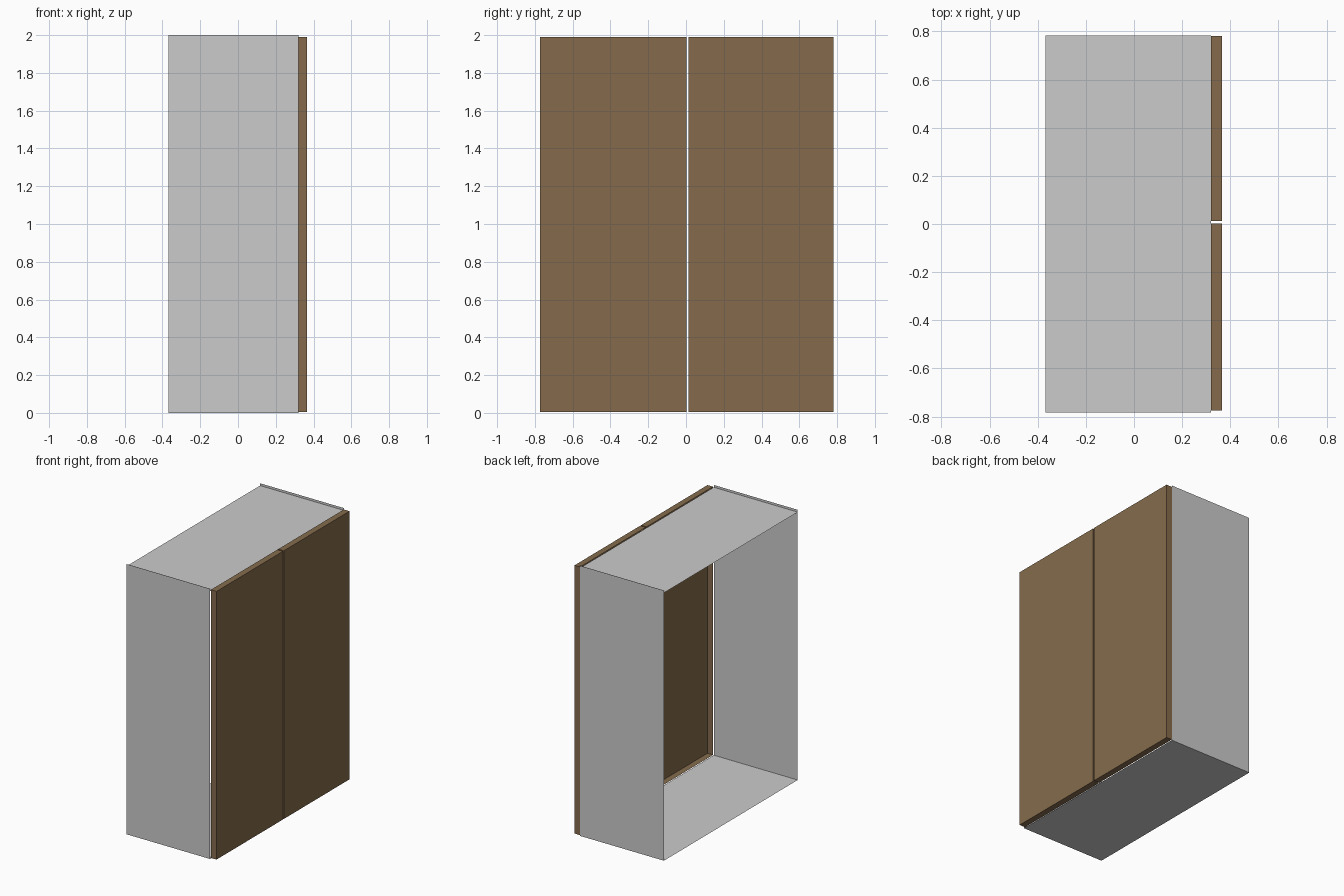
import bpy, bmesh

if "Cube" in bpy.data.objects:
    bpy.data.objects.remove(bpy.data.objects["Cube"])


def material(name, rgb):
    m = bpy.data.materials.new(name)
    m.diffuse_color = (*rgb, 1.0)
    m.use_nodes = True
    m.node_tree.nodes["Principled BSDF"].inputs["Base Color"].default_value = m.diffuse_color
    return m


GREY = material("light grey", (0.60, 0.60, 0.60))
BROWN = material("wood brown", (0.235, 0.148, 0.073))


def open_box(name, lo, hi, mat, open_dirs, top_drop=0.0):
    """Thin-skinned box without the x-facing sides in open_dirs; the lid may sit lower."""
    (x0, y0, z0), (x1, y1, z1) = lo, hi
    zt = z1 - top_drop
    sides = {
        "-x": [(x0, y0, z0), (x0, y0, z1), (x0, y1, z1), (x0, y1, z0)],
        "+x": [(x1, y0, z0), (x1, y1, z0), (x1, y1, z1), (x1, y0, z1)],
        "-y": [(x0, y0, z0), (x1, y0, z0), (x1, y0, z1), (x0, y0, z1)],
        "+y": [(x0, y1, z0), (x0, y1, z1), (x1, y1, z1), (x1, y1, z0)],
        "-z": [(x0, y0, z0), (x0, y1, z0), (x1, y1, z0), (x1, y0, z0)],
        "+z": [(x0, y0, zt), (x1, y0, zt), (x1, y1, zt), (x0, y1, zt)],
    }
    bm = bmesh.new()
    for key, quad in sides.items():
        if key not in open_dirs:
            bm.faces.new([bm.verts.new(p) for p in quad])
    bmesh.ops.remove_doubles(bm, verts=bm.verts[:], dist=1e-5)
    me = bpy.data.meshes.new(name)
    bm.to_mesh(me)
    bm.free()
    me.materials.append(mat)
    ob = bpy.data.objects.new(name, me)
    bpy.context.collection.objects.link(ob)
    return ob


# Cabinet shell: open at front and back, lid slightly below the side walls
open_box("cabinet_shell", (-0.367, -0.782, 0.0), (0.32, 0.782, 2.0),
         GREY, ("-x", "+x"), top_drop=0.017)

# Two hollow doors, open on the inside
for name, y0, y1 in (("left_door", -0.774, 0.003), ("right_door", 0.013, 0.781)):
    open_box(name, (0.32, y0, 0.005), (0.366, y1, 1.99), BROWN, ("-x",))
